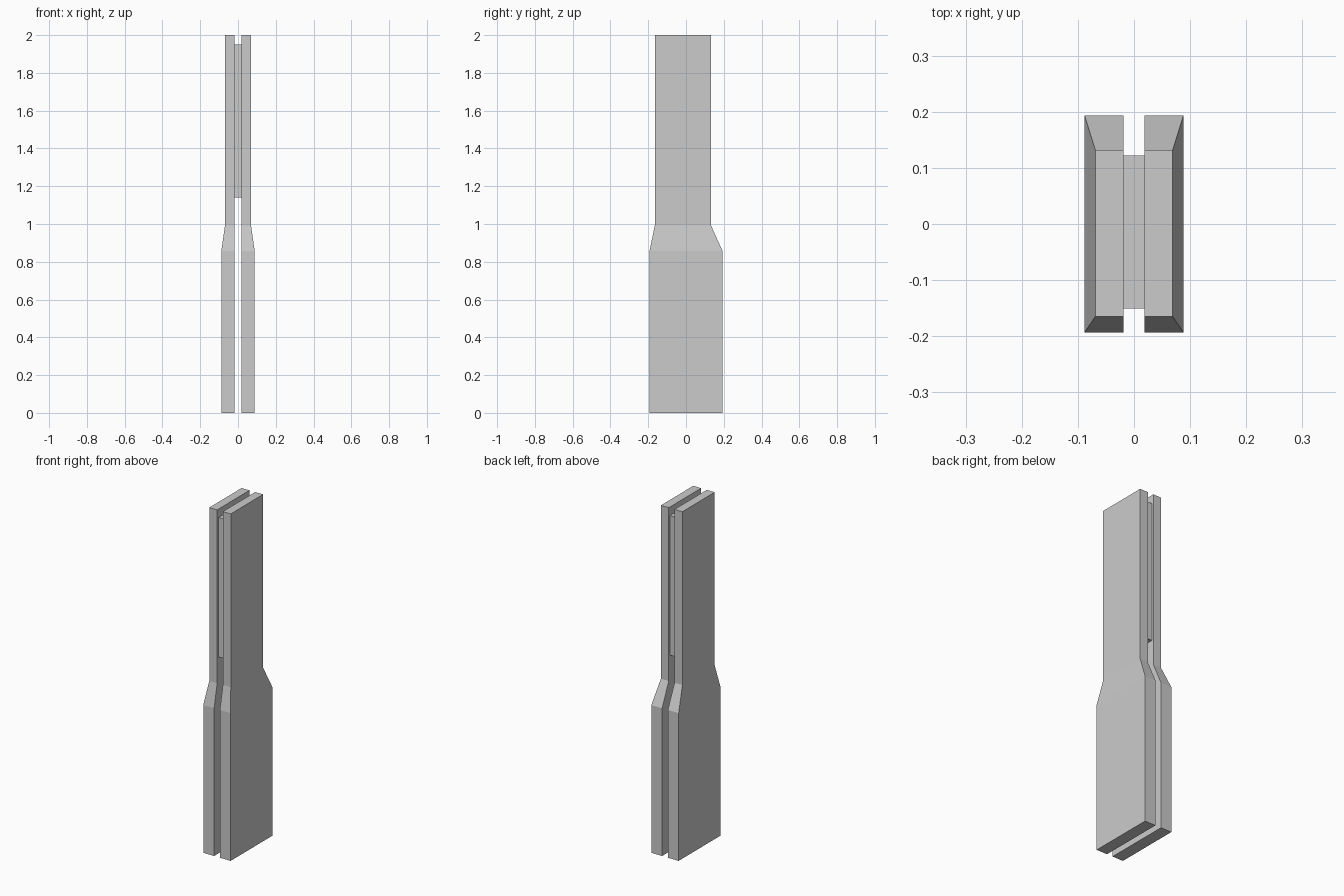
import bpy, bmesh

if "Cube" in bpy.data.objects:
    bpy.data.objects.remove(bpy.data.objects["Cube"])

GAP = 0.0185  # half of the slot between the plates


def loft(name, sections, mirror=False):
    """Skin rectangular sections given as (z, x0, x1, y0, y1)."""
    bm = bmesh.new()
    rings = [[bm.verts.new(p) for p in
              ((x0, y0, z), (x1, y0, z), (x1, y1, z), (x0, y1, z))]
             for z, x0, x1, y0, y1 in sections]
    bm.faces.new(rings[0])
    bm.faces.new(rings[-1])
    for a, b in zip(rings, rings[1:]):
        for i in range(4):
            j = (i + 1) % 4
            bm.faces.new((a[i], a[j], b[j], b[i]))
    bmesh.ops.recalc_face_normals(bm, faces=bm.faces)
    mesh = bpy.data.meshes.new(name)
    bm.to_mesh(mesh)
    bm.free()
    obj = bpy.data.objects.new(name, mesh)
    bpy.context.collection.objects.link(obj)
    if mirror:
        obj.modifiers.new("mirror", 'MIRROR').use_axis[0] = True
    return obj


# Pair of outer plates: wide grip, short taper, narrower upper half
loft("side_plates", [
    (0.0, GAP, 0.088, -0.193, 0.193),
    (0.858, GAP, 0.088, -0.193, 0.193),
    (0.993, GAP, 0.069, -0.165, 0.132),
    (2.0, GAP, 0.069, -0.165, 0.132),
], mirror=True)

# Spacer filling the upper part of the slot
loft("center_spacer", [
    (1.14, -GAP, GAP, -0.151, 0.122),
    (1.95, -GAP, GAP, -0.151, 0.122),
])
